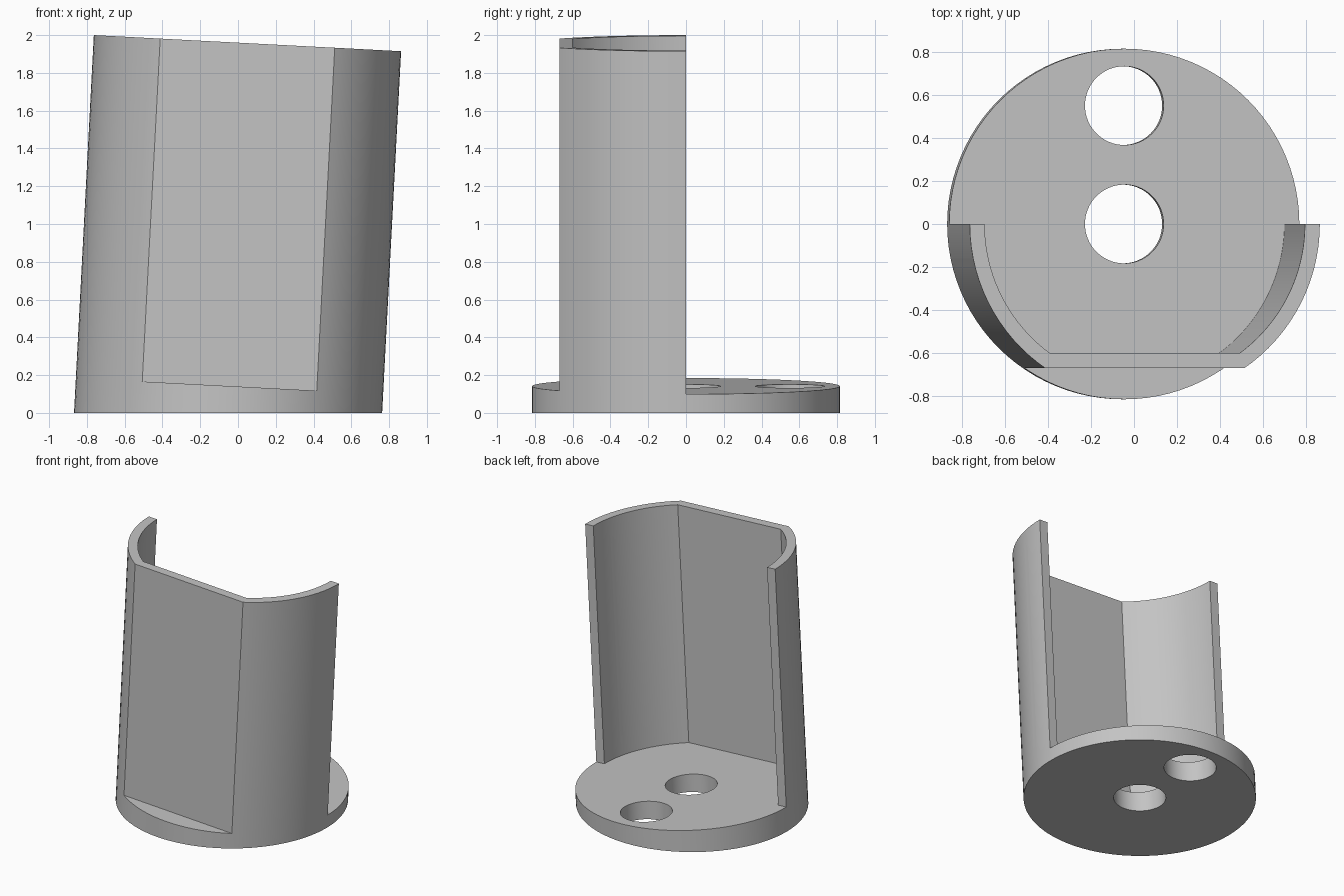
import bpy, bmesh, math
from mathutils import Matrix

if "Cube" in bpy.data.objects:
    bpy.data.objects.remove(bpy.data.objects["Cube"])

R_OUT, R_IN = 0.8145, 0.745      # shell radii
FLAT_OUT, FLAT_IN = -0.67, -0.60  # flat front wall, outside and inside
FLOOR, TOP = 0.142, 1.96         # heights along the leaning axis
LEAN = Matrix.Translation((-0.0525, 0, 0)) @ Matrix.Rotation(math.radians(3), 4, 'Y')

plastic = bpy.data.materials.new("grey plastic")
plastic.diffuse_color = (0.55, 0.55, 0.55, 1)
plastic.use_nodes = True
plastic.node_tree.nodes["Principled BSDF"].inputs["Base Color"].default_value = plastic.diffuse_color


def arc(r, a0, a1, n):
    return [(r * math.cos(a0 + (a1 - a0) * i / n), r * math.sin(a0 + (a1 - a0) * i / n))
            for i in range(n + 1)]


def circle(r, n, cx=0, cy=0):
    return [(x + cx, y + cy) for x, y in arc(r, 0, 2 * math.pi, n)[:-1]]


def prism(name, pts, z0, z1, turn=Matrix(), level_bottom=False):
    """Extrude a profile along the leaning axis."""
    bm = bmesh.new()
    face = bm.faces.new([bm.verts.new((x, y, z0)) for x, y in pts])
    out = bmesh.ops.extrude_face_region(bm, geom=[face])
    top = [v for v in out["geom"] if isinstance(v, bmesh.types.BMVert)]
    bmesh.ops.translate(bm, verts=top, vec=(0, 0, z1 - z0))
    bm.transform(LEAN @ turn)
    if level_bottom:  # slice flat on the ground
        geom = bm.verts[:] + bm.edges[:] + bm.faces[:]
        cut = bmesh.ops.bisect_plane(bm, geom=geom, plane_co=(0, 0, 0), plane_no=(0, 0, 1),
                                     clear_inner=True)
        edges = [e for e in cut["geom_cut"] if isinstance(e, bmesh.types.BMEdge)]
        bmesh.ops.contextual_create(bm, geom=edges)
    bmesh.ops.recalc_face_normals(bm, faces=bm.faces)
    mesh = bpy.data.meshes.new(name)
    bm.to_mesh(mesh)
    bm.free()
    mesh.materials.append(plastic)
    ob = bpy.data.objects.new(name, mesh)
    bpy.context.collection.objects.link(ob)
    return ob


# Leaning cylinder with a level underside
holder = prism("leaning_holder", circle(R_OUT, 96), -0.2, TOP, level_bottom=True)

# Open back joined to the D-shaped inner space
a = math.asin(FLAT_IN / R_IN)
inside = ([(1.2, 0), (1.2, 1.2), (-1.2, 1.2), (-1.2, 0)]
          + arc(R_IN, -math.pi, -math.pi - a, 20) + arc(R_IN, a, 0, 20))
cutters = [prism("inside_cutter", inside, FLOOR, 2.3)]

# Flat front
front = [(-1.2, -1.2), (1.2, -1.2), (1.2, FLAT_OUT), (-1.2, FLAT_OUT)]
cutters.append(prism("front_cutter", front, FLOOR, 2.3))

# Two large holes through the base
for y in (0, 0.55):
    cutters.append(prism("base_hole_cutter", circle(0.183, 64, 0, y), -0.4, 0.4))

# Small screw holes through both side walls
sideways = Matrix.Rotation(math.radians(90), 4, 'Y')
for z in (0.323, 1.782):
    cutters.append(prism("screw_hole_cutter", circle(0.02, 20, -z, -0.18), -1.2, 1.2, sideways))

bpy.context.view_layer.objects.active = holder
holder.select_set(True)
for c in cutters:
    mod = holder.modifiers.new(c.name, 'BOOLEAN')
    mod.operation, mod.solver, mod.object = 'DIFFERENCE', 'EXACT', c
    bpy.ops.object.modifier_apply(modifier=mod.name)
    bpy.data.objects.remove(c)

bpy.ops.object.shade_smooth_by_angle(angle=math.radians(30))
